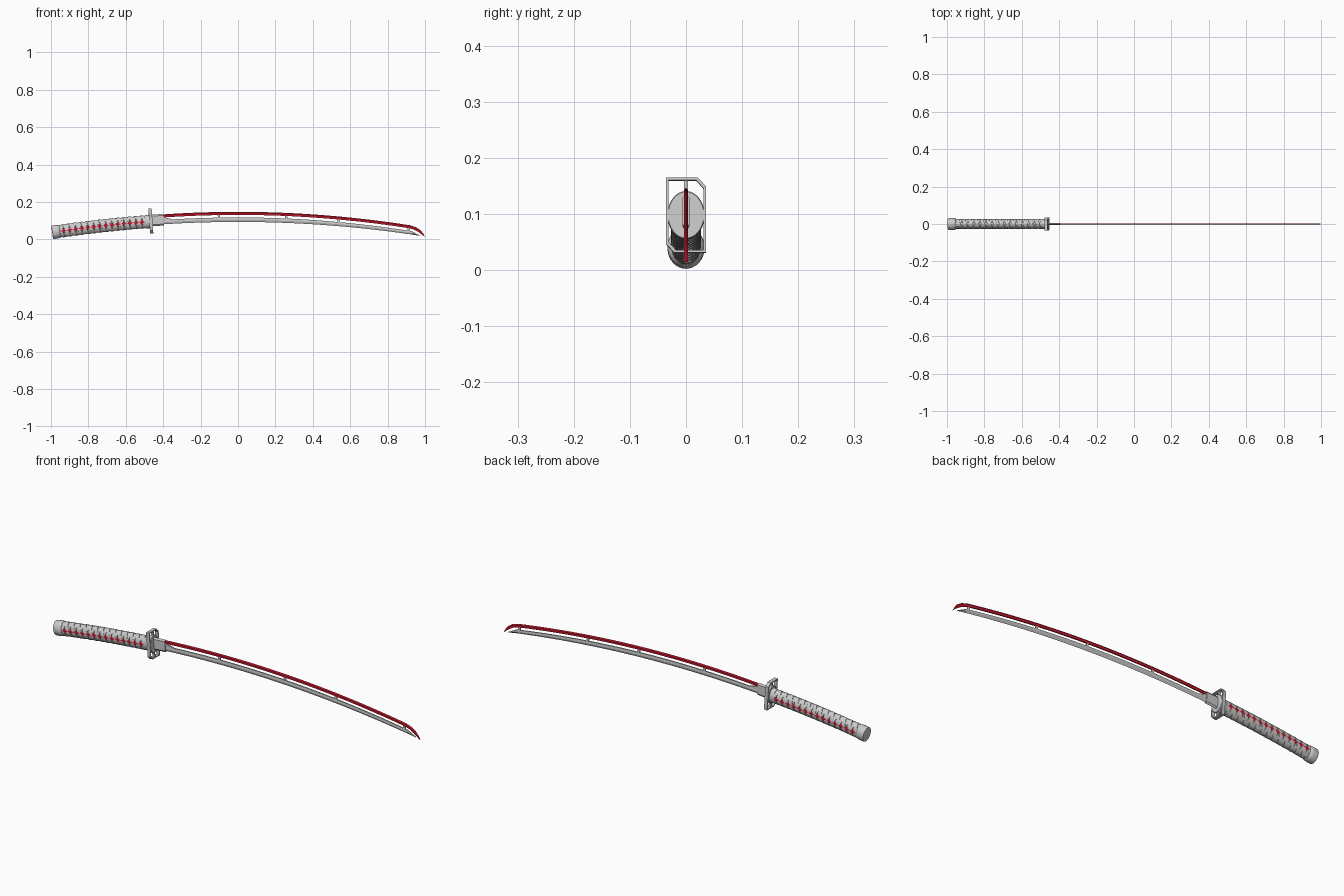
import bpy, math

if "Cube" in bpy.data.objects:
    bpy.data.objects.remove(bpy.data.objects["Cube"])

red = bpy.data.materials.new("red")
red.diffuse_color = (0.6, 0.01, 0.03, 1)
red.use_nodes = True
red.node_tree.nodes["Principled BSDF"].inputs["Base Color"].default_value = red.diffuse_color


def mesh(name, verts, faces, mat=None, smooth=False):
    me = bpy.data.meshes.new(name)
    me.from_pydata(verts, [], faces)
    ob = bpy.data.objects.new(name, me)
    bpy.context.collection.objects.link(ob)
    if mat:
        me.materials.append(mat)
    bpy.context.view_layer.objects.active = ob
    ob.select_set(True)
    bpy.ops.object.mode_set(mode='EDIT')
    bpy.ops.mesh.select_all(action='SELECT')
    bpy.ops.mesh.normals_make_consistent(inside=False)
    bpy.ops.object.mode_set(mode='OBJECT')
    if smooth:
        bpy.ops.object.shade_smooth_by_angle(angle=math.radians(35))
    ob.select_set(False)
    return ob


def loft(name, rings, mat=None, smooth=False, loop=False):
    n, m = len(rings[0]), len(rings)
    faces = [(i * n + j, i * n + (j + 1) % n, (i + 1) % m * n + (j + 1) % n, (i + 1) % m * n + j)
             for i in range(m if loop else m - 1) for j in range(n)]
    if not loop:
        faces += [tuple(range(n)), tuple(range((m - 1) * n, m * n))]
    return mesh(name, [v for r in rings for v in r], faces, mat, smooth)


def at(x, y, h):
    """Point in the plane square to the curved handle axis at x."""
    s = -0.152 * x
    k = math.hypot(1, s)
    return (x - s * h / k, y, 0.112 - 0.076 * x * x + h / k)


def oval(x, a, b, dh=0, n=32):
    return [at(x, a * math.cos(2 * math.pi * i / n), dh + b * math.sin(2 * math.pi * i / n))
            for i in range(n)]


# Handle core, pommel and ferrule
A, B = 0.0235, 0.0325
loft("handle_core", [oval(-0.97 + 0.05 * i, A, B) for i in range(11)], smooth=True)
loft("pommel", [oval(x, a, b) for x, a, b in (
    (-0.994, 0.026, 0.030), (-0.992, 0.031, 0.0355), (-0.985, 0.033, 0.0362),
    (-0.965, 0.033, 0.036), (-0.955, 0.030, 0.035), (-0.951, 0.025, 0.033))], smooth=True)
loft("handle_ferrule", [oval(x, a, b) for x, a, b in (
    (-0.497, 0.025, 0.034), (-0.494, 0.0265, 0.0355), (-0.47, 0.0265, 0.0355))], smooth=True)


# Criss-cross handle wrap and red diamonds
def skin(x, t, off):
    return at(x, (A + off) * math.cos(t), (B + off) * math.sin(t))


START, END, COUNT = -0.948, -0.497, 14
P = (END - START) / COUNT
for hand in (1, -1):
    verts, faces = [], []
    for k in range(COUNT + 1):
        base = len(verts)
        steps = 32
        for i in range(steps + 1):
            t = -math.pi + 2 * math.pi * i / steps
            xc = START + k * P + hand * P * t / math.pi
            for dx, off in ((-0.30, -0.001), (-0.26, 0.0022), (0.26, 0.0022), (0.30, -0.001)):
                x = min(max(xc + dx * P, START - 0.01), END + 0.01)
                verts.append(skin(x, t, off + 0.0003 * hand))
        faces += [(base + i * 4 + j, base + i * 4 + j + 1, base + i * 4 + j + 5, base + i * 4 + j + 4)
                  for i in range(steps) for j in range(3)]
    mesh("handle_wrap_" + ("right" if hand > 0 else "left"), verts, faces)

for side, t0 in (("back", 0), ("front", math.pi)):
    verts, faces = [], []
    for k in range(COUNT):
        xc, b = START + (k + 0.5) * P, len(verts)
        verts.append(skin(xc, t0, 0.0034))
        for i in range(8):
            r = 1 if i % 2 == 0 else 0.45
            a = i * math.pi / 4
            verts.append(skin(xc + r * 0.5 * P * math.cos(a), t0 + r * 0.45 * math.sin(a), 0.0032))
        faces += [(b, b + 1 + i, b + 1 + (i + 1) % 8) for i in range(8)]
    mesh("handle_diamonds_" + side, verts, faces, red)

# Guard: open frame with two clipped corners, oval plate and struts
G0, G1 = -0.474, -0.457
outer = [(-0.036, -0.049), (-0.021, -0.065), (0.036, -0.065),
         (0.036, 0.053), (0.021, 0.069), (-0.036, 0.069)]
inner = [(y * 0.87, h * 0.93) for y, h in outer]
loft("guard_frame", [[at(x, y, h) for y, h in poly] for x, poly in
                     ((G0, outer), (G1, outer), (G1, inner), (G0, inner))], loop=True)
loft("guard_plate", [oval(x, 0.033 * f, 0.043 * f, 0.002) for x, f in (
    (-0.475, 0.96), (-0.473, 1), (-0.459, 1), (-0.457, 0.96))], smooth=True)
for name, lo, hi in (("top", 0.04, 0.067), ("bottom", -0.063, -0.036)):
    loft("guard_strut_" + name, [[at(x, y, h) for y, h in
         ((-0.004, lo), (0.004, lo), (0.004, hi), (-0.004, hi))] for x in (-0.471, -0.460)])

# Blade collar
loft("blade_collar", [[at(x, y, h) for y, h in (
    (-0.0065, -0.018), (0, -0.026), (0.0065, -0.018), (0.0065, 0.028), (0, 0.036), (-0.0065, 0.028))]
    for x in (-0.46, -0.396)])


# Upper red blade rail, hooked down at the tip
def spine(x):
    return 0.147 - 0.085 * x * x


def rail_ring(xt, zt, xb, zb):
    def mid(f):
        return xt + (xb - xt) * f, zt + (zb - zt) * f
    pts = [(0, 0), (0.0038, 0.35), (0.003, 1), (-0.003, 1), (-0.0038, 0.35)]
    return [(mid(f)[0], y, mid(f)[1]) for y, f in pts]


rings = []
for i in range(29):
    x = -0.41 + 1.33 * i / 28
    rings.append(rail_ring(x, spine(x), x, spine(x) - 0.0165))
rings += [rail_ring(0.953, 0.064, 0.945, 0.050), rail_ring(0.976, 0.049, 0.966, 0.038),
          rail_ring(0.990, 0.031, 0.983, 0.026), rail_ring(0.9985, 0.014, 0.9965, 0.014)]
loft("blade_red_rail", rings, red)

# Lower grey cutting blade with a bevelled edge
rings = []
for i in range(31):
    x = -0.41 + 1.385 * i / 30
    top, bot = 0.117 - 0.085 * x * x, 0.093 - 0.078 * x * x
    if x > 0.93:
        top += (bot + 0.001 - top) * (x - 0.93) / 0.045
    mid = bot + (top - bot) * 0.45
    rings.append([(x, 0, bot), (x, 0.004, mid), (x, 0.003, top), (x, -0.003, top), (x, -0.004, mid)])
loft("blade_edge", rings)

# Small bridges joining the rail and the edge
for n, x in enumerate((-0.1, 0.26, 0.54, 0.915)):
    lo, hi = 0.113 - 0.085 * x * x, spine(x) - 0.013
    loft(f"blade_bridge_{n + 1}", [[(x - w, y, lo), (x + w, y, lo), (x + w - 0.004, y, hi),
         (x - w - 0.004, y, hi)] for w, y in ((0.006, -0.0028), (0.006, 0.0028))])

# Wedge at the blade root
loft("blade_root_wedge", [[(-0.41, y, 0.095), (-0.335, y, 0.103), (-0.375, y, 0.113), (-0.41, y, 0.122)]
                          for y in (-0.0032, 0.0032)])
